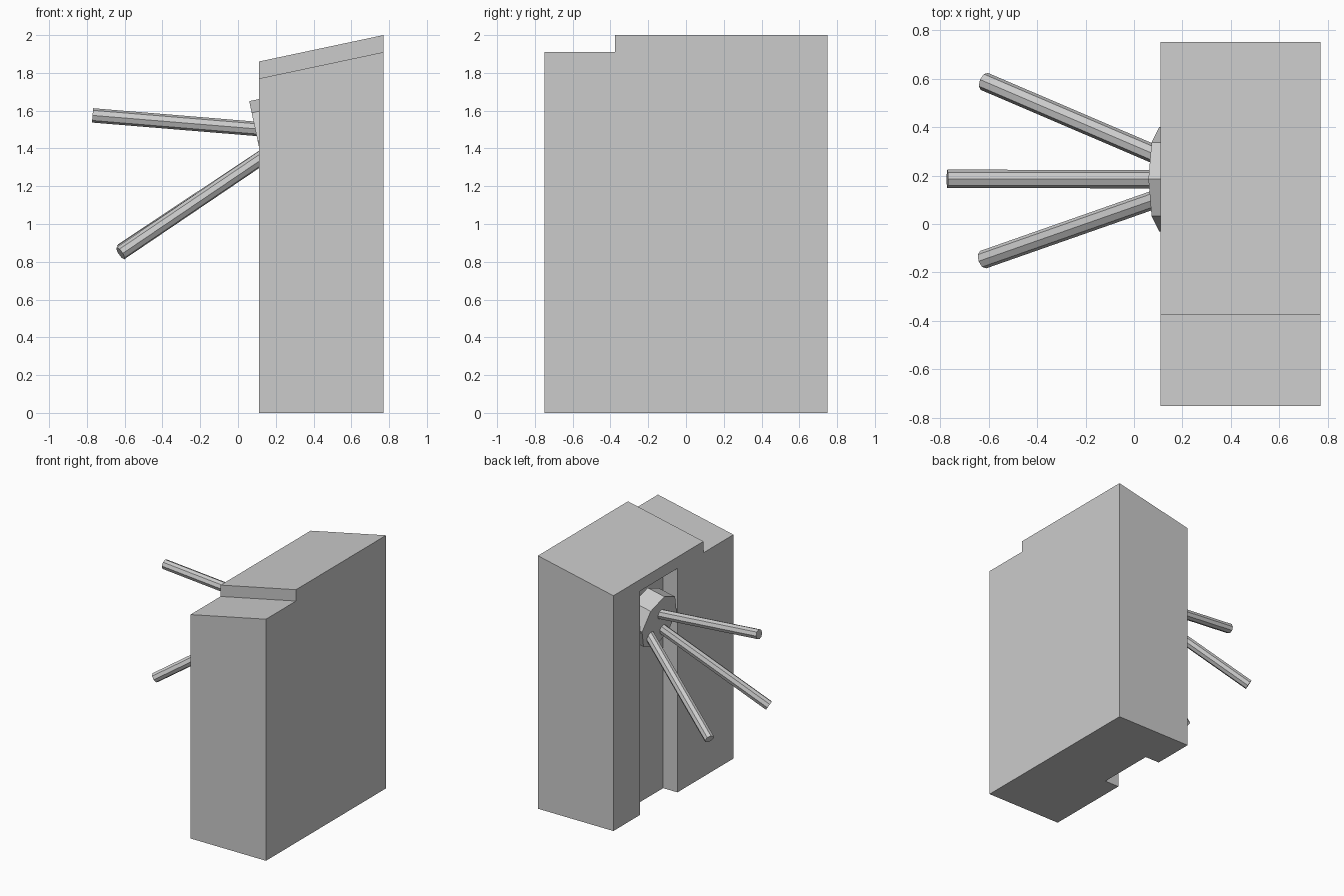
import bpy, bmesh
from mathutils import Vector

if "Cube" in bpy.data.objects:
    bpy.data.objects.remove(bpy.data.objects["Cube"])


def finish(name, bm):
    bmesh.ops.recalc_face_normals(bm, faces=bm.faces)
    me = bpy.data.meshes.new(name)
    bm.to_mesh(me)
    bm.free()
    ob = bpy.data.objects.new(name, me)
    bpy.context.collection.objects.link(ob)
    return ob


def prism(name, xz, y0, y1):
    """Extrude an x/z profile from y0 to y1."""
    bm = bmesh.new()
    face = bm.faces.new([bm.verts.new((x, y0, z)) for x, z in xz])
    ext = bmesh.ops.extrude_face_region(bm, geom=[face])
    verts = [v for v in ext["geom"] if isinstance(v, bmesh.types.BMVert)]
    bmesh.ops.translate(bm, verts=verts, vec=(0, y1 - y0, 0))
    return finish(name, bm)


def rod(name, start, end, radius):
    """Eight-sided bar between two points."""
    start, end = Vector(start), Vector(end)
    axis = end - start
    bm = bmesh.new()
    bmesh.ops.create_cone(bm, cap_ends=True, segments=8, radius1=radius,
                          radius2=radius, depth=axis.length)
    ob = finish(name, bm)
    ob.rotation_mode = 'QUATERNION'
    ob.rotation_quaternion = axis.to_track_quat('Z', 'Y')
    ob.location = (start + end) / 2
    return ob


def cut(target, cutter):
    cutter.hide_render = True
    cutter.hide_set(True)
    mod = target.modifiers.new(cutter.name, 'BOOLEAN')
    mod.operation = 'DIFFERENCE'
    mod.solver = 'EXACT'
    mod.object = cutter


X0, X1 = 0.11, 0.77
SLOPE = (2.0 - 1.86) / (X1 - X0)


def ledge(x):
    """Height of the lower sloping level at x."""
    return 1.77 + SLOPE * (x - X0)


# cabinet with sloping top
body = prism("cabinet", [(X0, 0), (X1, 0), (X1, 2.0), (X0, 1.86)], -0.75, 0.75)

# lowered step at the front of the top
cut(body, prism("step_cutter", [(0, ledge(0)), (1, ledge(1)), (1, 2.4), (0, 2.4)],
                -1.0, -0.375))

# channel in the left side, open at the floor
cut(body, prism("channel_cutter", [(0, -0.2), (0.235, -0.2), (0.235, ledge(0.235)),
                                   (0, ledge(0))], -0.05, 0.416))

# tilted hub seated in the channel
hub_face = Vector((0.104, 0.185, 1.44))
hub_axis = Vector((0.978, 0, 0.207))
rod("hub", hub_face + hub_axis * 0.15, hub_face, 0.215)

# three arms fanning out from a point on the hub axis
apex = Vector((0.325, 0.185, 1.485))
tips = {"upper": (-0.77, 0.186, 1.575),
        "rear": (-0.617, 0.588, 0.86),
        "front": (-0.622, -0.147, 0.845)}
for side, tip in tips.items():
    rod(side + "_arm", apex.lerp(Vector(tip), 0.14), tip, 0.038)
